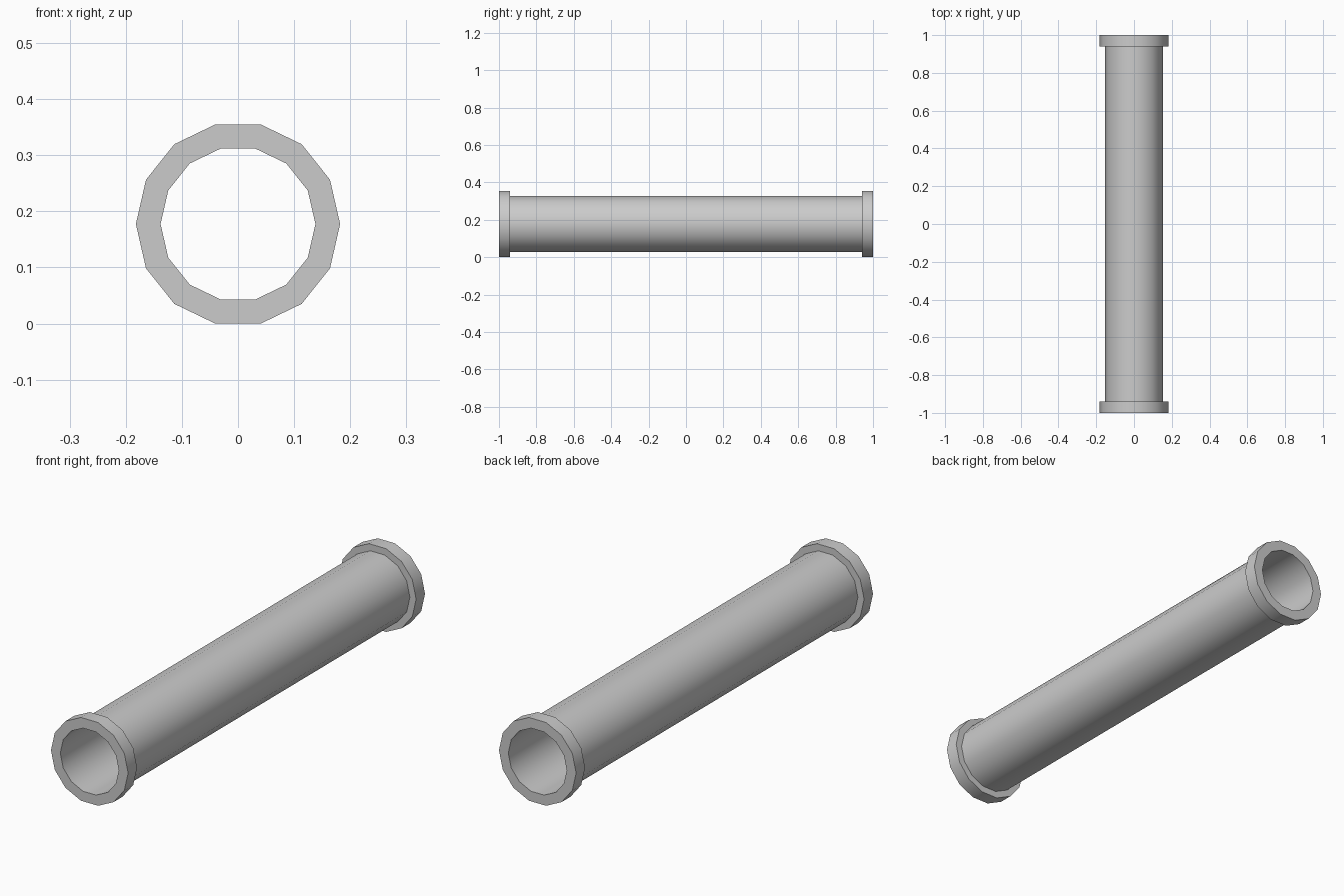
import bpy, bmesh, math

if "Cube" in bpy.data.objects:
    bpy.data.objects.remove(bpy.data.objects["Cube"])

SIDES = 14
R_FLANGE, R_TUBE, R_BORE = 0.182, 0.1525, 0.138
LIP = 0.06
CENTRE_Z = R_FLANGE * math.cos(math.pi / SIDES)

# Closed wall section (radius, y): bore, end flanges and tube wall
profile = [(R_BORE, -1), (R_FLANGE, -1), (R_FLANGE, -1 + LIP), (R_TUBE, -1 + LIP),
           (R_TUBE, 1 - LIP), (R_FLANGE, 1 - LIP), (R_FLANGE, 1), (R_BORE, 1)]

# Revolve the section around the pipe's long axis
bm = bmesh.new()
rings = []
for i in range(SIDES):
    a = 2 * math.pi * i / SIDES
    rings.append([bm.verts.new((r * math.cos(a), y, CENTRE_Z + r * math.sin(a)))
                  for r, y in profile])
n = len(profile)
for i in range(SIDES):
    p, q = rings[i], rings[(i + 1) % SIDES]
    for j in range(n):
        k = (j + 1) % n
        bm.faces.new((p[j], p[k], q[k], q[j]))
bmesh.ops.recalc_face_normals(bm, faces=bm.faces)

mesh = bpy.data.meshes.new("flanged_pipe")
bm.to_mesh(mesh)
bm.free()
pipe = bpy.data.objects.new("flanged_pipe", mesh)
bpy.context.collection.objects.link(pipe)

# Smooth round walls, crisp flange rims
bpy.context.view_layer.objects.active = pipe
pipe.select_set(True)
bpy.ops.object.shade_smooth_by_angle(angle=math.radians(30))
